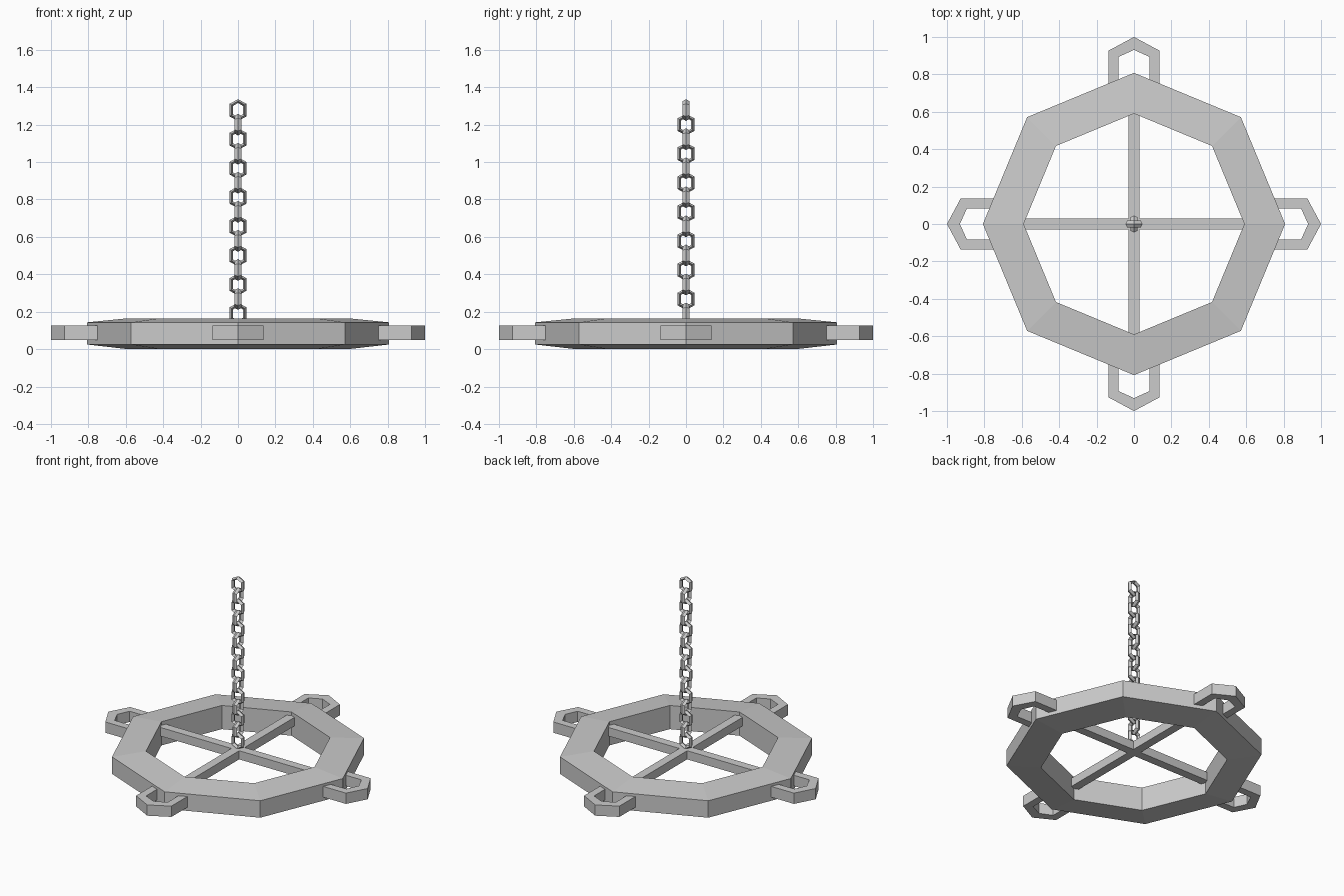
import bpy, bmesh, math
from mathutils import Matrix

if "Cube" in bpy.data.objects:
    bpy.data.objects.remove(bpy.data.objects["Cube"])


def skin(name, rows, matrix=Matrix()):
    """Closed ring: bridges each closed loop of points to the next one."""
    bm = bmesh.new()
    loops = [[bm.verts.new(p) for p in row] for row in rows]
    for k, a in enumerate(loops):
        b = loops[(k + 1) % len(loops)]
        for i in range(len(a)):
            j = (i + 1) % len(a)
            bm.faces.new((a[i], a[j], b[j], b[i]))
    bm.transform(matrix)
    bmesh.ops.recalc_face_normals(bm, faces=bm.faces)
    me = bpy.data.meshes.new(name)
    bm.to_mesh(me)
    bm.free()
    ob = bpy.data.objects.new(name, me)
    bpy.context.collection.objects.link(ob)
    return ob


def octagon(r, z):
    return [(r * math.cos(i * math.pi / 4), r * math.sin(i * math.pi / 4), z) for i in range(8)]


def hexagon(tip, shoulder, width, z, c=0):
    """Elongated hexagon with its points along x."""
    return [(c + x, y, z) for x, y in ((tip, 0), (shoulder, width), (-shoulder, width),
                                       (-tip, 0), (-shoulder, -width), (shoulder, -width))]


# Octagonal wheel rim, thicker at its inner edge
skin("rim", [octagon(0.808, 0.025), octagon(0.808, 0.143), octagon(0.59, 0.165), octagon(0.59, 0)])

# Four hooks-loops around the rim
for i in range(4):
    out, inn = (0.18, 0.107, 0.136), (0.111, 0.073, 0.083)
    skin(f"side_loop_{i + 1}",
         [hexagon(*out, 0.05, 0.82), hexagon(*out, 0.125, 0.82),
          hexagon(*inn, 0.125, 0.82), hexagon(*inn, 0.05, 0.82)],
         Matrix.Rotation(i * math.pi / 2, 4, 'Z'))

# Two crossing spokes
for i, name in enumerate(("spoke_x", "spoke_y")):
    bpy.ops.mesh.primitive_cube_add(size=1, location=(0, 0, 0.11))
    ob = bpy.context.object
    ob.name = name
    ob.scale = (1.18, 0.06, 0.06)
    ob.rotation_euler.z = i * math.pi / 2

# Chain of alternating links, diamond-section bars
for i in range(15):
    z = 1.278 - i * 0.0777
    m = (Matrix.Translation((0, 0, z)) @ Matrix.Rotation((i % 2) * math.pi / 2, 4, 'Z')
         @ Matrix.Rotation(math.pi / 2, 4, 'X') @ Matrix.Rotation(math.pi / 2, 4, 'Z'))
    skin(f"chain_link_{i + 1}",
         [hexagon(0.058, 0.034, 0.045, 0), hexagon(0.048, 0.028, 0.036, 0.018),
          hexagon(0.038, 0.022, 0.027, 0), hexagon(0.048, 0.028, 0.036, -0.018)], m)
